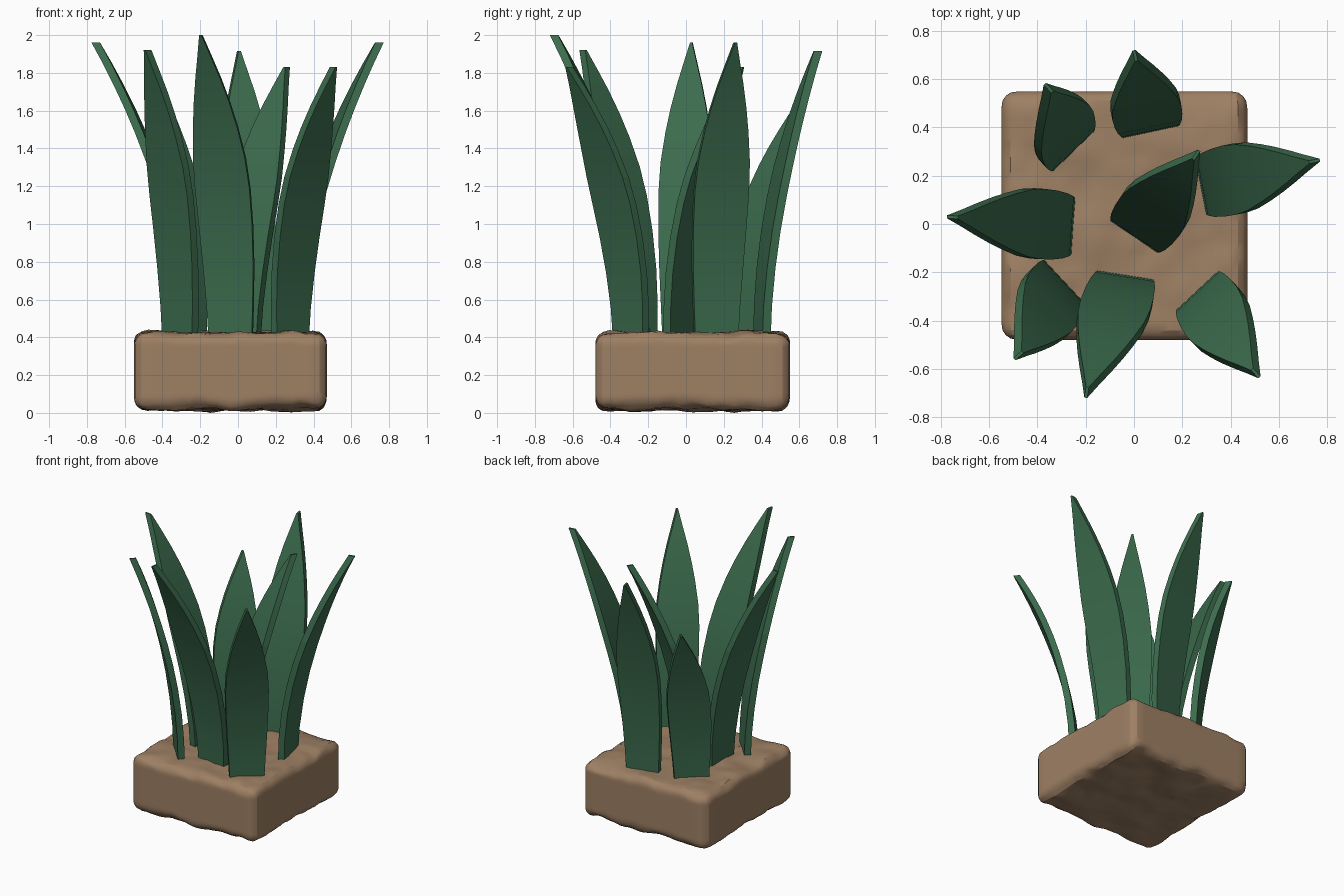
import bpy, bmesh, math
from mathutils import Vector, noise

if "Cube" in bpy.data.objects:
    bpy.data.objects.remove(bpy.data.objects["Cube"])


def material(name, color):
    m = bpy.data.materials.new(name)
    m.diffuse_color = (*color, 1)
    m.use_nodes = True
    m.node_tree.nodes["Principled BSDF"].inputs["Base Color"].default_value = m.diffuse_color
    return m


def finish(bm, name, mat, angle):
    bmesh.ops.recalc_face_normals(bm, faces=bm.faces[:])
    mesh = bpy.data.meshes.new(name)
    bm.to_mesh(mesh)
    bm.free()
    mesh.materials.append(mat)
    ob = bpy.data.objects.new(name, mesh)
    bpy.context.collection.objects.link(ob)
    bpy.ops.object.select_all(action='DESELECT')
    ob.select_set(True)
    bpy.context.view_layer.objects.active = ob
    bpy.ops.object.shade_smooth_by_angle(angle=math.radians(angle))
    return ob


green = material("leaf_green", (0.045, 0.15, 0.075))
brown = material("soil_brown", (0.34, 0.215, 0.127))

# Soil block: rounded box with lumpy top and bottom
bm = bmesh.new()
bmesh.ops.create_cube(bm, size=1)
bmesh.ops.subdivide_edges(bm, edges=bm.edges[:], cuts=27, use_grid_fill=True)
half, r = Vector((0.51, 0.515, 0.20)), 0.065
for v in bm.verts:
    p = Vector([v.co[i] * 2 * half[i] for i in range(3)])
    core = Vector([max(-half[i] + r, min(half[i] - r, p[i])) for i in range(3)])
    d = p - core
    if d.length > 1e-6:
        p = core + d.normalized() * r
    lump = noise.noise(p * 5) * 0.02 + noise.noise(p * 14) * 0.011
    p.z += lump * min(1, abs(p.z) / 0.17)
    v.co = p + Vector((-0.04, 0.035, 0.225))
low = min(v.co.z for v in bm.verts)
for v in bm.verts:
    if v.co.z < 0.1:
        v.co.z -= low * (1 - v.co.z / 0.1) / (1 - low / 0.1)
finish(bm, "soil_block", brown, 25)

# Leaf outline: (fraction of height, half width)
OUTLINE = [(0, .115), (.12, .124), (.25, .135), (.38, .143), (.5, .146), (.6, .139),
           (.7, .118), (.78, .095), (.86, .066), (.93, .036), (1, .006)]
THICK, BASE_Z = 0.045, 0.38


def leaf(name, base, tip, height, facing):
    """Upright blade; base is its inner edge, tip its outermost point seen from above."""
    a = math.radians(facing)
    out = Vector((math.cos(a), math.sin(a), 0))
    side = Vector((-out.y, out.x, 0))
    b = Vector((*base, BASE_Z))
    lean = Vector((*tip, BASE_Z)) - out * THICK - b
    bm = bmesh.new()
    rings = []
    for t, w in OUTLINE:
        c = b + lean * t ** 1.9 + Vector((0, 0, t * (height - BASE_Z)))
        rings.append([bm.verts.new(c + side * s * w + out * o)
                      for s, o in ((-1, 0), (1, 0), (1, THICK), (-1, THICK))])
    for lo, hi in zip(rings, rings[1:]):
        for i in range(4):
            j = (i + 1) % 4
            bm.faces.new((lo[i], lo[j], hi[j], hi[i]))
    bm.faces.new(rings[0])
    bm.faces.new(rings[-1])
    finish(bm, name, green, 5)


# Ring of leaves plus a central one
leaf("leaf_left", (-.25, -.01), (-.775, .03), 1.96, 176)
leaf("leaf_front_left", (-.29, -.235), (-.495, -.56), 1.92, 223)
leaf("leaf_front", (-.035, -.21), (-.20, -.72), 2.0, 261)
leaf("leaf_front_right", (.26, -.275), (.52, -.635), 1.83, 313)
leaf("leaf_right", (.275, .155), (.77, .265), 1.96, 11)
leaf("leaf_back", (.07, .38), (.0, .72), 1.915, 102)
leaf("leaf_back_left", (-.25, .30), (-.37, .58), 1.58, 134)
leaf("leaf_centre", (.0, -.055), (.27, .305), 1.83, 56)
